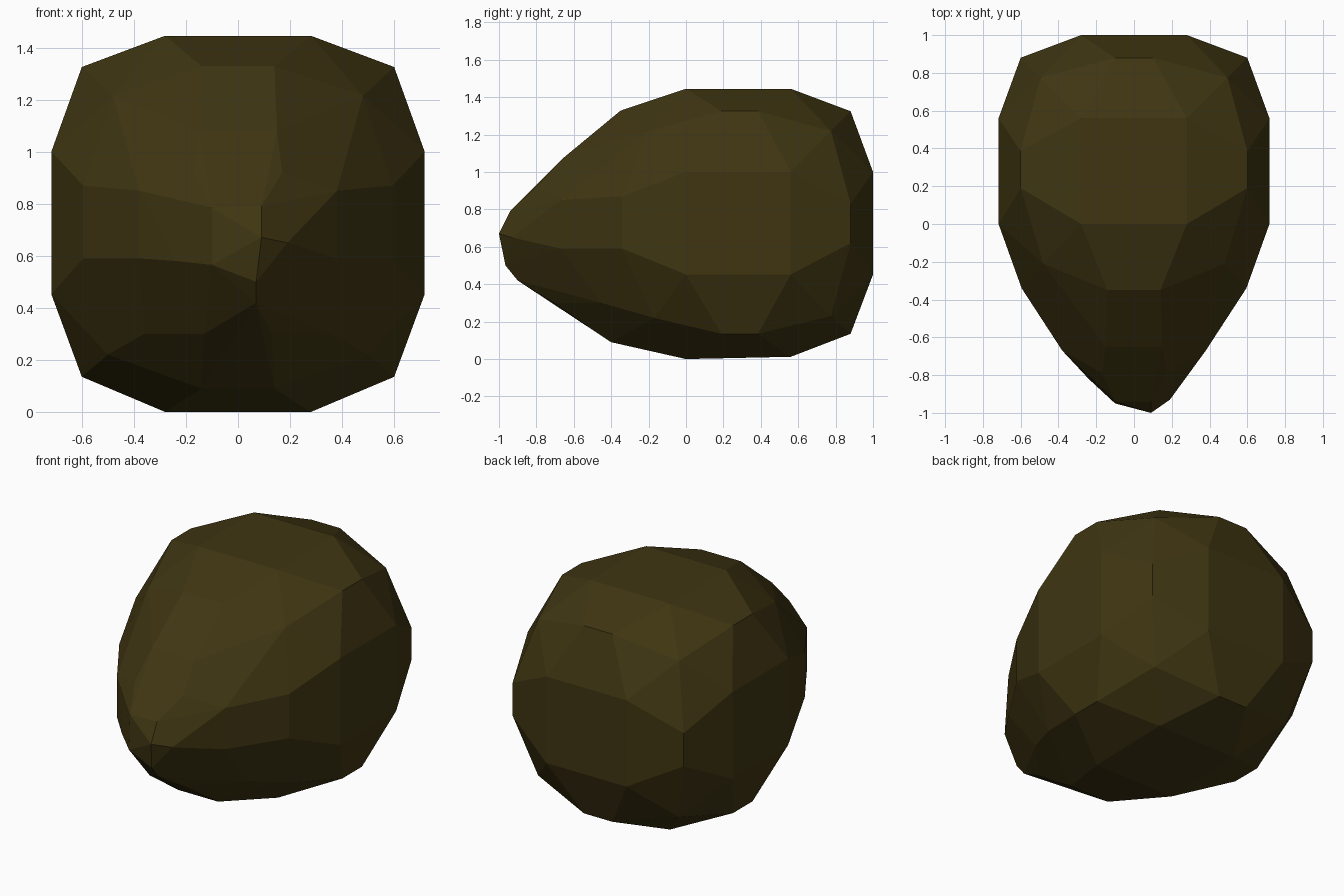
import bpy, bmesh

# one dark olive-brown stone colour
mat = bpy.data.materials.new("dark olive stone")
mat.diffuse_color = (0.050, 0.036, 0.006, 1)

# block: chamfered-cube points, listed for the +x half
half = []
for y in (0.0, 0.56):
    half += [(0.28, y, 1.445), (0.717, y, 1.0), (0.717, y, 0.452), (0.28, y, 0.0 if y == 0 else 0.012)]
for z in (0.452, 1.0):
    half.append((0.28, 1.0, z))
for z in (1.325, 0.135):                      # ridges along the edges of the block
    half += [(0.60, 0.19, z), (0.60, 0.385, z), (0.10, 0.88, z)]
for z in (0.62, 0.83):
    half.append((0.60, 0.88, z))
for z in (1.22, 0.23):                        # rear corners
    half.append((0.495, 0.775, z))

# tapering nose, +x half
half += [
    (0.14, -0.35, 1.328), (0.595, -0.34, 0.87), (0.595, -0.34, 0.59),
    (0.48, -0.21, 1.215), (0.36, -0.46, 1.07), (0.15, -0.65, 1.08),
    (0.38, -0.67, 0.85), (0.38, -0.67, 0.59),
    (0.17, -0.79, 0.92), (0.24, -0.82, 0.58),
    (0.50, -0.17, 0.22), (0.36, -0.45, 0.30), (0.14, -0.40, 0.09),
    (0.13, -0.70, 0.30),
]
points = half + [(-x, y, z) for x, y, z in half]

# blunt tip, slightly lopsided
points += [(-0.10, -0.94, 0.785), (0.09, -0.94, 0.79), (0.09, -1.0, 0.67),
           (-0.10, -0.95, 0.565), (0.07, -0.965, 0.50), (0.07, -0.90, 0.42),
           (0.19, -0.93, 0.65)]

# boulder: faceted hull with coplanar triangles merged
bm = bmesh.new()
for p in points:
    bm.verts.new(p)
res = bmesh.ops.convex_hull(bm, input=bm.verts[:])
loose = [v for v in bm.verts if not v.link_faces]
bmesh.ops.delete(bm, geom=loose, context='VERTS')
bmesh.ops.dissolve_limit(bm, angle_limit=0.03, verts=bm.verts[:], edges=bm.edges[:])
bmesh.ops.recalc_face_normals(bm, faces=bm.faces[:])
mesh = bpy.data.meshes.new("boulder")
bm.to_mesh(mesh)
bm.free()
mesh.materials.append(mat)
obj = bpy.data.objects.new("boulder", mesh)
bpy.context.collection.objects.link(obj)
